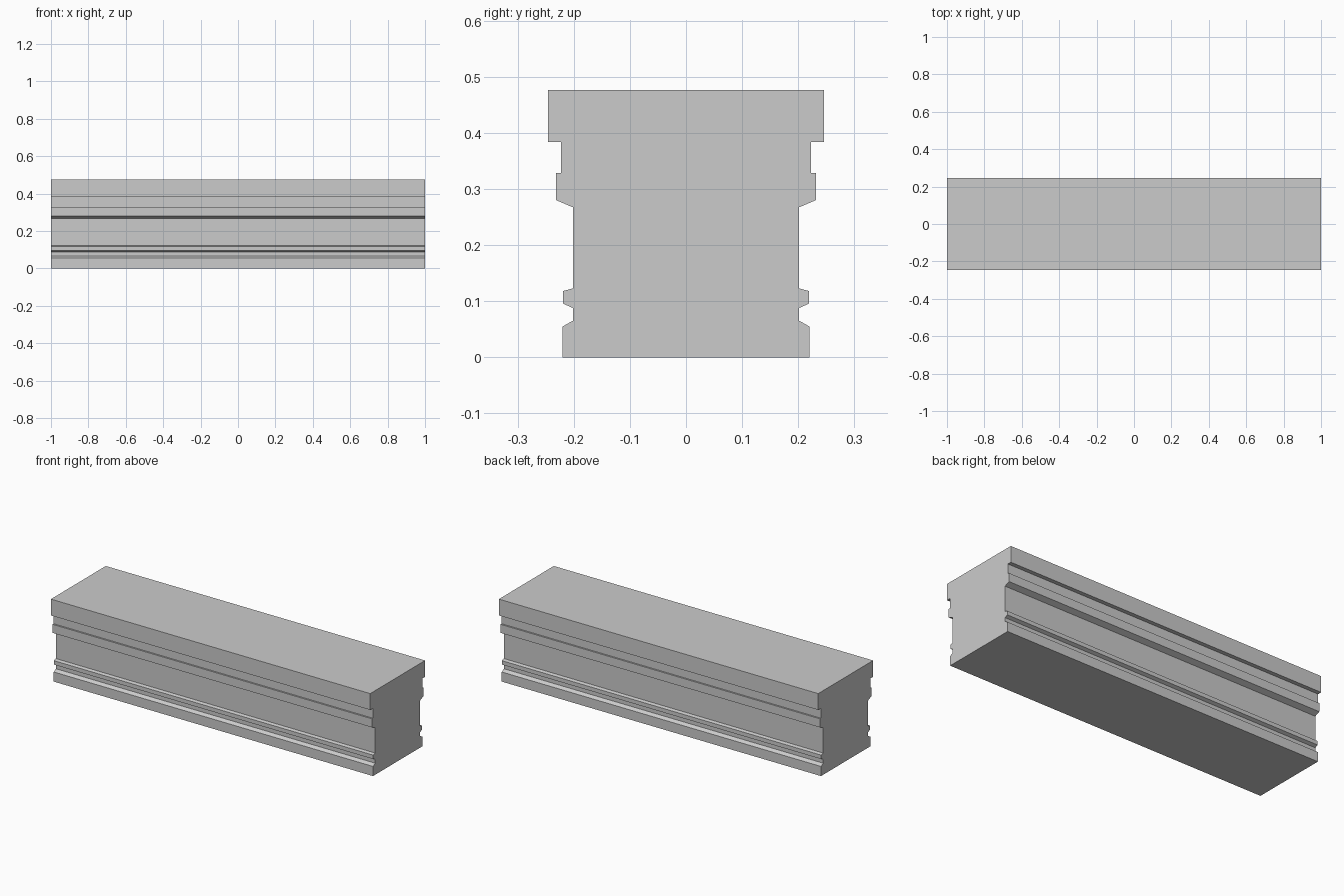
import bpy
import bmesh

cube = bpy.data.objects.get("Cube")
if cube:
    bpy.data.objects.remove(cube, do_unlink=True)

# Plain stone grey
stone = bpy.data.materials.new("stone_grey")
stone.use_nodes = True
grey = (0.6, 0.6, 0.6, 1)
stone.diffuse_color = grey
stone.node_tree.nodes["Principled BSDF"].inputs["Base Color"].default_value = grey

# Moulding profile from foot to top: (half depth, height)
LENGTH = 2.0
CORE = 0.201
profile = [
    (0.2205, 0), (0.2205, 0.0545), (CORE, 0.0655),       # plinth
    (CORE, 0.0875), (0.219, 0.0955), (0.219, 0.118),     # lower bead
    (CORE, 0.123), (CORE, 0.267),                        # plain wall
    (0.2315, 0.28), (0.2315, 0.3285),                    # upper band
    (0.2225, 0.3285), (0.2225, 0.384),                   # recess
    (0.2455, 0.384), (0.2455, 0.4765),                   # cap
]
outline = [(-y, z) for y, z in profile] + [(y, z) for y, z in reversed(profile)]

# Extrude the mirrored outline along the length
bm = bmesh.new()
end = bm.faces.new([bm.verts.new((-LENGTH / 2, y, z)) for y, z in outline])
result = bmesh.ops.extrude_face_region(bm, geom=[end], use_keep_orig=True)
moved = [v for v in result["geom"] if isinstance(v, bmesh.types.BMVert)]
bmesh.ops.translate(bm, verts=moved, vec=(LENGTH, 0, 0))
bmesh.ops.recalc_face_normals(bm, faces=bm.faces)

mesh = bpy.data.meshes.new("moulded_beam")
bm.to_mesh(mesh)
bm.free()
mesh.materials.append(stone)
bpy.context.collection.objects.link(bpy.data.objects.new("moulded_beam", mesh))
